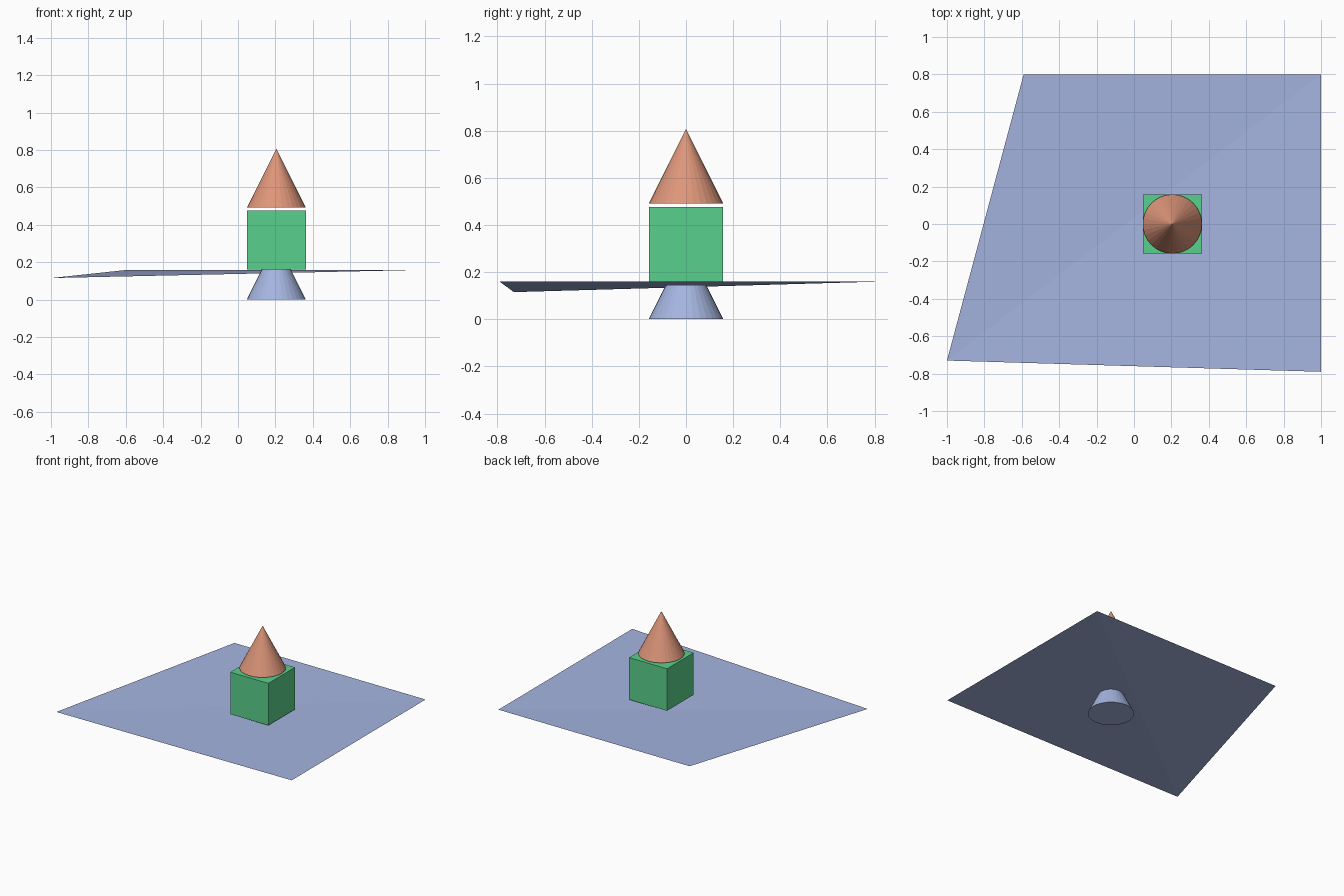
import bpy
import bmesh

default = bpy.data.objects.get("Cube")
if default:
    bpy.data.objects.remove(default, do_unlink=True)

R = 0.158      # half width shared by the cones and the block
AXIS_X = 0.205


def material(name, rgb):
    mat = bpy.data.materials.new(name)
    mat.use_nodes = True
    mat.diffuse_color = (*rgb, 1)
    mat.node_tree.nodes["Principled BSDF"].inputs["Base Color"].default_value = (*rgb, 1)
    return mat


blue = material("pale blue", (0.376, 0.462, 0.745))
green = material("leaf green", (0.102, 0.631, 0.262))
orange = material("terracotta", (0.730, 0.305, 0.195))


def finish(name, mat):
    obj = bpy.context.object
    obj.name = obj.data.name = name
    obj.data.materials.append(mat)


def cone(name, base_z, mat):
    bpy.ops.mesh.primitive_cone_add(vertices=32, radius1=R, depth=2 * R,
                                    location=(AXIS_X, 0, base_z + R))
    finish(name, mat)


# Base cone, with its tip hidden inside the block
cone("base_cone", 0, blue)

# Block
bpy.ops.mesh.primitive_cube_add(size=2 * R, location=(AXIS_X, 0, 0.318))
finish("block", green)

# Roof cone, floating slightly above the block
cone("roof_cone", 0.491, orange)

# Ground sheet, folded along the diagonal from its dropped corner
mesh = bpy.data.meshes.new("ground_sheet")
bm = bmesh.new()
low, front, back, side = [bm.verts.new(p) for p in (
    (-1, -0.73, 0.115), (1, -0.79, 0.159), (1, 0.8, 0.159), (-0.59, 0.8, 0.159))]
bm.faces.new((low, front, back))
bm.faces.new((low, back, side))
bm.to_mesh(mesh)
bm.free()
mesh.materials.append(blue)
bpy.context.collection.objects.link(bpy.data.objects.new("ground_sheet", mesh))
